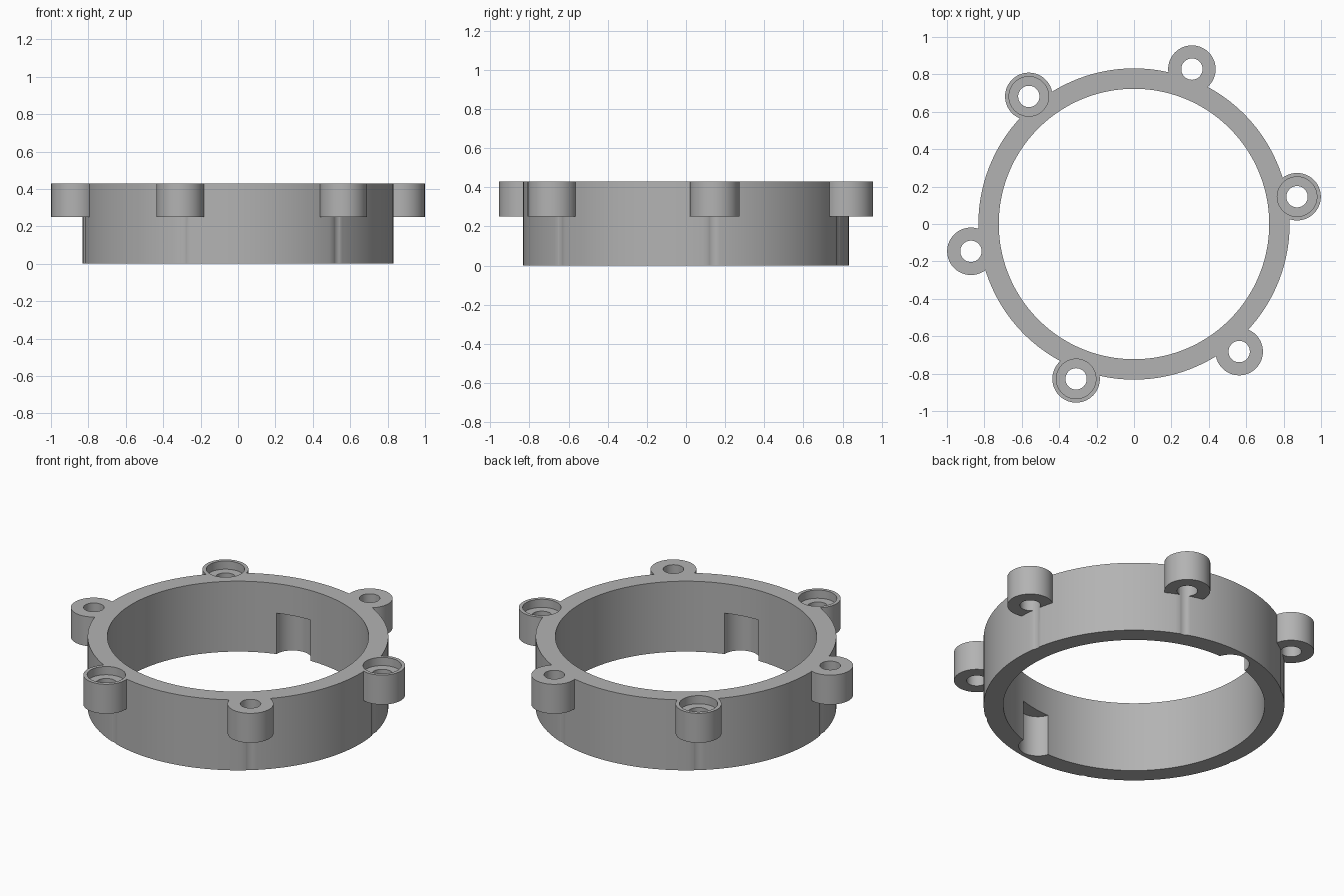
import bpy
from math import radians, cos, sin

cube = bpy.data.objects.get("Cube")
if cube:
    bpy.data.objects.remove(cube, do_unlink=True)

HEIGHT, LUG_BASE = 0.43, 0.25
LUG_ORBIT, LUG_RADIUS = 0.884, 0.127
FIRST_ANGLE = 9.5

grey = bpy.data.materials.new("plain grey")
grey.use_nodes = True
colour = (0.45, 0.45, 0.45, 1)
grey.diffuse_color = colour
grey.node_tree.nodes["Principled BSDF"].inputs["Base Color"].default_value = colour


def cylinder(name, radius, z0, z1, orbit=0.0, angle=0.0, sides=64):
    """Upright cylinder placed at a polar position around the ring axis."""
    a = radians(angle)
    bpy.ops.mesh.primitive_cylinder_add(
        vertices=sides, radius=radius, depth=z1 - z0,
        location=(orbit * cos(a), orbit * sin(a), (z0 + z1) / 2))
    obj = bpy.context.object
    obj.name = name
    obj.data.materials.append(grey)
    return obj


def combine(target, tool, operation):
    """Apply one boolean and discard the tool."""
    mod = target.modifiers.new(operation.lower(), 'BOOLEAN')
    mod.operation, mod.solver, mod.object = operation, 'EXACT', tool
    tool.hide_render = True
    bpy.context.view_layer.objects.active = target
    bpy.ops.object.modifier_apply(modifier=mod.name)
    bpy.data.objects.remove(tool, do_unlink=True)


# Ring body with six screw lugs around the top
ring = cylinder("lugged_ring", 0.832, 0, HEIGHT, sides=180)
lug_angles = [FIRST_ANGLE + 60 * i for i in range(6)]
for angle in lug_angles:
    combine(ring, cylinder("lug", LUG_RADIUS, LUG_BASE, HEIGHT, LUG_ORBIT, angle), 'UNION')

# Central opening
combine(ring, cylinder("bore", 0.723, -0.1, 0.6, sides=180), 'DIFFERENCE')

# Screw holes run the full height, leaving shallow grooves in the ring wall;
# every second lug is counterbored
for i, angle in enumerate(lug_angles):
    combine(ring, cylinder("hole", 0.057, -0.1, 0.6, LUG_ORBIT, angle, 48), 'DIFFERENCE')
    if i % 2 == 0:
        combine(ring, cylinder("counterbore", 0.106, HEIGHT - 0.05, 0.6, LUG_ORBIT, angle),
                'DIFFERENCE')

# Two opposite rounded pockets in the inner wall, open at the bottom
for angle in (FIRST_ANGLE + 90, FIRST_ANGLE + 270):
    combine(ring, cylinder("pocket", 0.106, -0.1, LUG_BASE, 0.7, angle), 'DIFFERENCE')

# Smooth walls with crisp rims
bpy.ops.object.select_all(action='DESELECT')
ring.select_set(True)
bpy.context.view_layer.objects.active = ring
bpy.ops.object.shade_smooth_by_angle(angle=radians(30))
